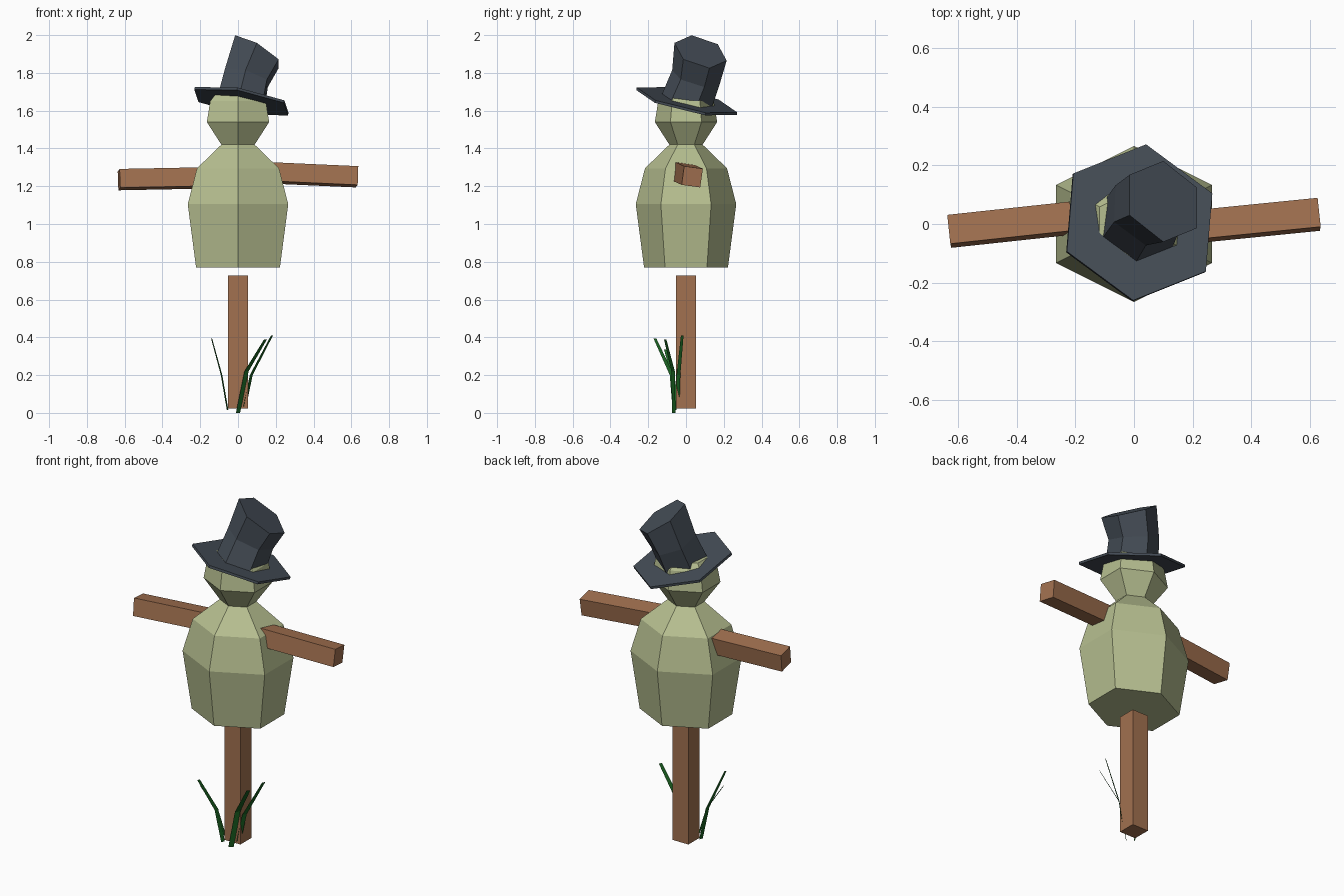
import bpy, bmesh
from mathutils import Vector, Matrix

if "Cube" in bpy.data.objects:
    bpy.data.objects.remove(bpy.data.objects["Cube"])


def material(name, rgb):
    m = bpy.data.materials.new(name)
    m.diffuse_color = (*rgb, 1)
    m.use_nodes = True
    m.node_tree.nodes["Principled BSDF"].inputs["Base Color"].default_value = m.diffuse_color
    return m


SACK = material("sack_cloth", (0.47, 0.52, 0.28))
WOOD = material("wood", (0.36, 0.165, 0.08))
FELT = material("dark_felt", (0.06, 0.075, 0.095))
LEAF = material("grass_green", (0.01, 0.12, 0.015))


def finish(name, bm, mat):
    bmesh.ops.recalc_face_normals(bm, faces=bm.faces[:])
    me = bpy.data.meshes.new(name)
    bm.to_mesh(me)
    bm.free()
    me.materials.append(mat)
    ob = bpy.data.objects.new(name, me)
    bpy.context.collection.objects.link(ob)
    return ob


def hexagon(center, u, w):
    """Six corners around a centre, spanned by two corner offsets."""
    c, u, w = Vector(center), Vector(u), Vector(w)
    return [c + d for d in (u, u + w, w, -u, -u - w, -w)]


def loft(name, rings, mat):
    bm = bmesh.new()
    vs = [[bm.verts.new(p) for p in r] for r in rings]
    for a, b in zip(vs, vs[1:]):
        for i in range(len(a)):
            j = (i + 1) % len(a)
            bm.faces.new((a[i], a[j], b[j], b[i]))
    bm.faces.new(vs[0][::-1])
    bm.faces.new(vs[-1])
    return finish(name, bm, mat)


def beam(name, start, end, size, roll=0.0):
    """Square timber between two points, rolled about the world x axis."""
    start, end = Vector(start), Vector(end)
    rot = Matrix.Rotation(roll, 3, 'X')
    axis = (end - start).normalized()
    ref = Vector((0, 1, 0))
    side = rot @ ref
    side = (side - axis * side.dot(axis)).normalized() * size / 2
    up = axis.cross(side)
    quad = [side + up, side - up, -side - up, -side + up]
    return loft(name, [[p + q for q in quad] for p in (start, end)], WOOD)


def blade(name, points, width):
    """Bent ribbon of grass that narrows to the tip."""
    bm = bmesh.new()
    rows = []
    for p, k in zip(points, (0.5, 0.5, 0.35)):
        d = Vector(width) * k
        rows.append([bm.verts.new(Vector(p) - d), bm.verts.new(Vector(p) + d)])
    for a, b in zip(rows, rows[1:]):
        bm.faces.new((a[0], a[1], b[1], b[0]))
    return finish(name, bm, LEAF)


# Stuffed body and head: (height, half width)
profile = [(0.77, 0.222), (1.105, 0.266), (1.295, 0.217), (1.42, 0.088),
           (1.54, 0.165), (1.65, 0.147), (1.69, 0.117)]
loft("body_and_head",
     [hexagon((0, 0, z), (r, -r / 2, 0), (0, r, 0)) for z, r in profile], SACK)

# Post and the two arms
beam("post", (0, 0, 0.024), (0, 0, 0.728), 0.104)
beam("right_arm", (0.12, -0.018, 1.273), (0.63, 0.033, 1.25), 0.1, -0.14)
beam("left_arm", (-0.12, 0.03, 1.245), (-0.63, -0.025, 1.235), 0.1, -0.14)

# Tilted hat: brim and bent crown
bc = Vector((0.018, 0.004, 1.65))
bu, bw = Vector((-0.248, -0.099, 0.068)), Vector((0.022, 0.266, -0.066))
drop = Vector((0.19, 0.23, 1)).normalized() * 0.007
loft("hat_brim", [hexagon(bc - drop, bu, bw), hexagon(bc + drop, bu, bw)], FELT)
loft("hat_crown", [
    hexagon(bc, bu * 0.5, bw * 0.5),
    hexagon((0.045, 0.052, 1.775), (-0.113, -0.045, 0.05), (0.005, 0.125, -0.04)),
    hexagon((0.1, 0.077, 1.912), (-0.115, -0.047, 0.087), (0, 0.138, -0.047)),
], FELT)

# Grass at the foot of the post
blades = [
    ([(-0.055, -0.06, 0.015), (-0.087, -0.075, 0.2), (-0.14, -0.165, 0.395)], (0.008, 0.022, 0)),
    ([(-0.05, -0.05, 0.05), (-0.087, -0.07, 0.2), (-0.165, -0.11, 0.335)], (0, 0.018, 0)),
    ([(0, -0.065, 0), (0.045, -0.068, 0.22), (0.145, -0.11, 0.388)], (0.022, 0.018, 0)),
    ([(0.036, -0.045, 0.035), (0.07, -0.04, 0.2), (0.18, -0.02, 0.41)], (0.015, 0.02, 0)),
]
for i, (pts, w) in enumerate(blades):
    blade(f"grass_blade_{i + 1}", pts, w)
